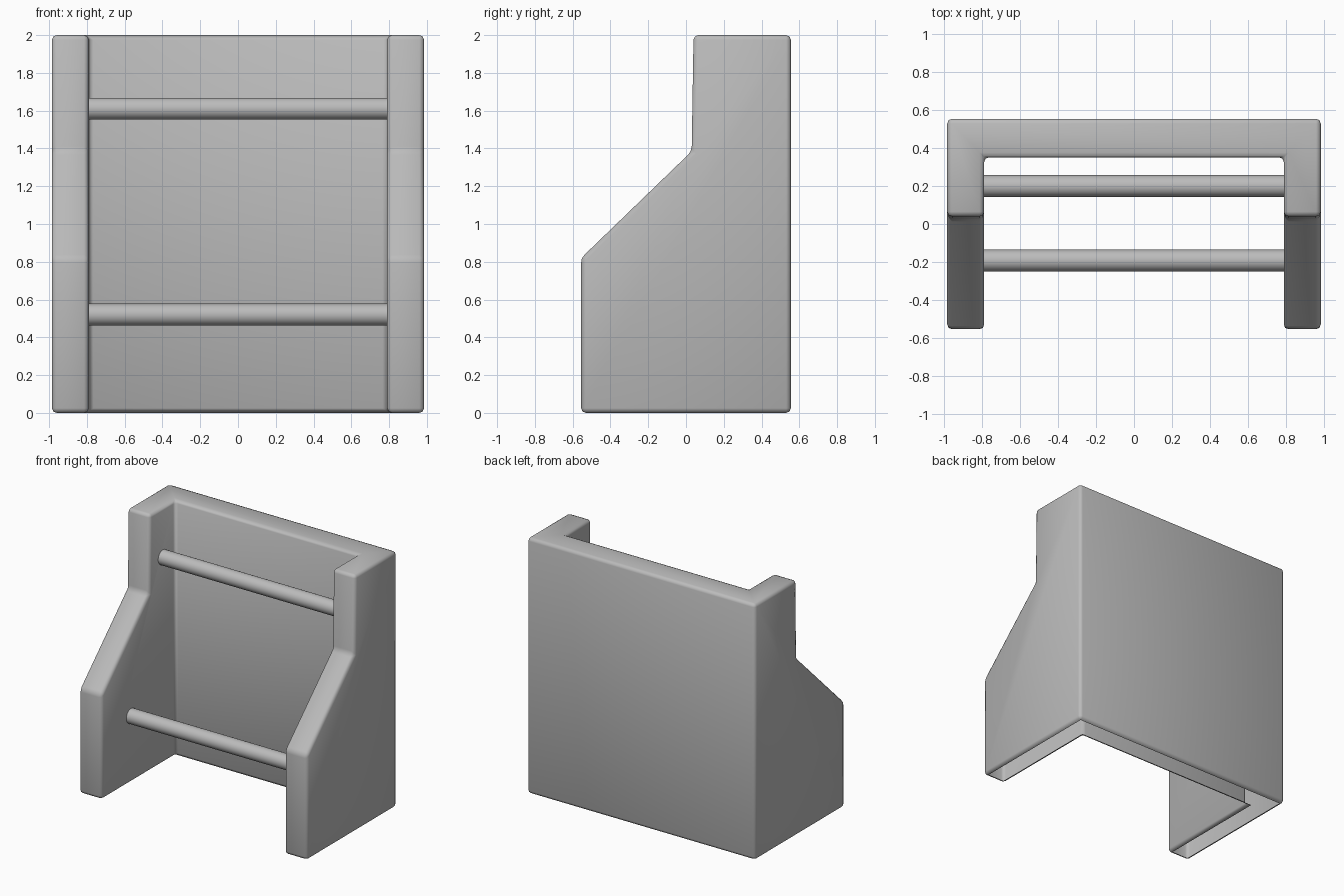
import bpy
import bmesh
import math

cube = bpy.data.objects.get("Cube")
if cube:
    bpy.data.objects.remove(cube, do_unlink=True)

grey = bpy.data.materials.new("plain grey")
grey.use_nodes = True
colour = (0.5, 0.5, 0.5, 1)
grey.diffuse_color = colour
grey.node_tree.nodes["Principled BSDF"].inputs["Base Color"].default_value = colour

OUT_X, IN_X = 0.985, 0.79
BACK_Y, INNER_Y = 0.555, 0.352
# Height and front edge of the side panels
LEVELS = [(0, -0.555), (0.82, -0.555), (1.385, 0.03), (2, 0.04)]


def add_object(name, bm):
    mesh = bpy.data.meshes.new(name)
    bm.to_mesh(mesh)
    bm.free()
    mesh.materials.append(grey)
    obj = bpy.data.objects.new(name, mesh)
    bpy.context.collection.objects.link(obj)
    return obj


def make_frame():
    # U-shaped outline lofted through the levels
    bm = bmesh.new()
    rings = []
    for z, front in LEVELS:
        half = [(IN_X, INNER_Y), (IN_X, front), (OUT_X, front), (OUT_X, BACK_Y)]
        outline = half + [(-x, y) for x, y in reversed(half)]
        rings.append([bm.verts.new((x, y, z)) for x, y in outline])
    count = len(rings[0])
    for low, high in zip(rings, rings[1:]):
        for i in range(count):
            j = (i + 1) % count
            bm.faces.new((low[i], low[j], high[j], high[i]))
    bm.faces.new(rings[0])
    bm.faces.new(rings[-1])
    bmesh.ops.recalc_face_normals(bm, faces=bm.faces)
    bmesh.ops.dissolve_limit(bm, angle_limit=math.radians(0.5),
                             verts=bm.verts, edges=bm.edges)
    # Soft rounded edges
    sharp = [e for e in bm.edges if e.calc_face_angle(0) > math.radians(20)]
    bmesh.ops.bevel(bm, geom=sharp, offset=0.025, segments=2, profile=0.5,
                    affect='EDGES')
    # The underside is open
    under = [f for f in bm.faces
             if f.normal.z < -0.99 and f.calc_center_median().z < 0.001]
    bmesh.ops.delete(bm, geom=under, context='FACES')
    for face in bm.faces:
        face.smooth = True
    return add_object("side_and_back_panels", bm)


def make_bar(name, y, z):
    bm = bmesh.new()
    bmesh.ops.create_cone(bm, cap_ends=True, segments=32, radius1=0.058,
                          radius2=0.058, depth=2 * IN_X + 0.04)
    for face in bm.faces:
        face.smooth = len(face.verts) == 4
    bar = add_object(name, bm)
    bar.location = (0, y, z)
    bar.rotation_euler.y = math.pi / 2
    return bar


make_frame()
make_bar("upper_bar", 0.2, 1.61)
make_bar("lower_bar", -0.193, 0.52)
